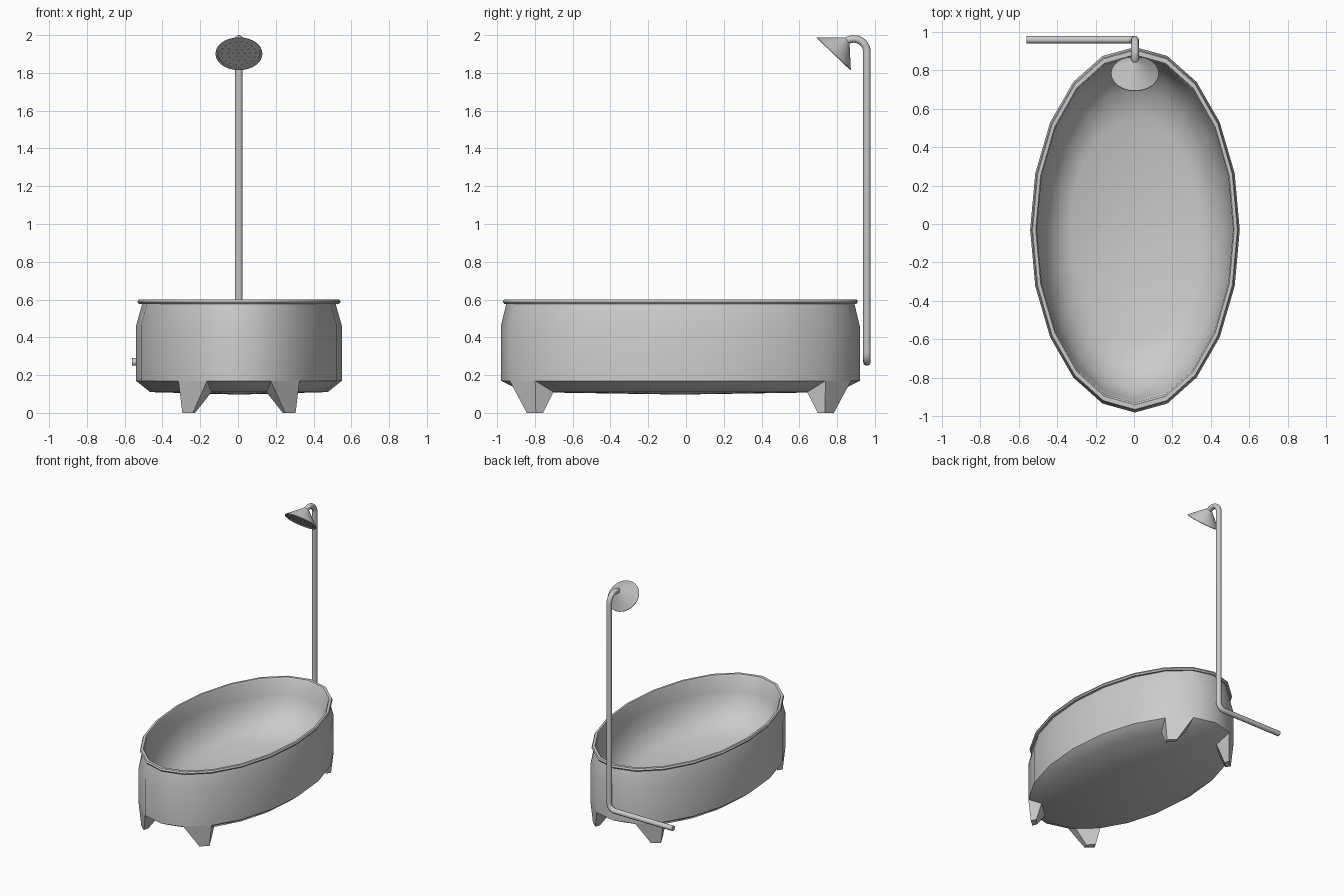
import bpy, bmesh, math
from mathutils import Vector, Matrix

if "Cube" in bpy.data.objects:
    bpy.data.objects.remove(bpy.data.objects["Cube"])

SIDES = 20
CX, CY = 0.005, -0.03


def finish(name, bm, angle=None):
    bmesh.ops.recalc_face_normals(bm, faces=bm.faces)
    mesh = bpy.data.meshes.new(name)
    bm.to_mesh(mesh)
    bm.free()
    ob = bpy.data.objects.new(name, mesh)
    bpy.context.collection.objects.link(ob)
    if angle:
        bpy.ops.object.select_all(action='DESELECT')
        ob.select_set(True)
        bpy.context.view_layer.objects.active = ob
        bpy.ops.object.shade_smooth_by_angle(angle=math.radians(angle))
    return ob


def ellipse_point(a, b, z, deg):
    t = math.radians(deg)
    return Vector((CX + a * math.cos(t), CY + b * math.sin(t), z))


# Tub: elliptical rings from the underside, over the rim, down to the floor
rings = [(0.47, 0.83, 0.11), (0.545, 0.95, 0.17), (0.545, 0.95, 0.46),
         (0.512, 0.922, 0.577), (0.53, 0.932, 0.577), (0.538, 0.94, 0.588),
         (0.532, 0.934, 0.60), (0.516, 0.91, 0.60), (0.51, 0.90, 0.588),
         (0.505, 0.885, 0.47), (0.475, 0.83, 0.36), (0.42, 0.73, 0.275),
         (0.335, 0.585, 0.225)]
bm = bmesh.new()
loops = [[bm.verts.new(ellipse_point(a, b, z, 360 * i / SIDES)) for i in range(SIDES)]
         for a, b, z in rings]
for lo, hi in zip(loops, loops[1:]):
    for i in range(SIDES):
        j = (i + 1) % SIDES
        bm.faces.new((lo[i], lo[j], hi[j], hi[i]))
bm.faces.new(loops[-1])
under = bm.verts.new((CX, CY, 0.097))
for i in range(SIDES):
    bm.faces.new((under, loops[0][(i + 1) % SIDES], loops[0][i]))
finish("bathtub", bm, 38)

# Feet: one lower facet of the tub drawn down to a small sole, on four corners
corner = [ellipse_point(0.545, 0.95, 0.17, 54), ellipse_point(0.545, 0.95, 0.17, 72),
          ellipse_point(0.47, 0.83, 0.11, 72), ellipse_point(0.47, 0.83, 0.11, 54)]
sole = [(0.305, 0.735), (0.25, 0.783), (0.237, 0.745), (0.285, 0.697)]
for yname, sy in (("front", -1), ("back", 1)):
    for xname, sx in (("left", -1), ("right", 1)):
        bm = bmesh.new()

        def flip(p):
            return bm.verts.new((CX + sx * (p[0] - CX), CY + sy * (p[1] - CY), p[2]))
        top = [flip(p) for p in corner]
        bot = [flip((x, y, 0)) for x, y in sole]
        for i in range(4):
            j = (i + 1) % 4
            bm.faces.new((top[i], top[j], bot[j], bot[i]))
        bm.faces.new(bot)
        bm.faces.new(top[::-1])
        finish(f"{yname}_{xname}_foot", bm)

# Drain plug on the tub floor
bm = bmesh.new()
bmesh.ops.create_cone(bm, cap_ends=True, segments=24, radius1=0.042, radius2=0.042,
                      depth=0.006, matrix=Matrix.Translation((CX, CY, 0.225)))
finish("drain", bm, 30)

# Shower pipe: side inlet, elbow, riser and hooked top
PX, PY = 0.005, 0.958
path = [(-0.56, PY, 0.27)]
for k in range(7):
    t = math.radians(15 * k)
    path.append((PX - 0.05 + 0.05 * math.sin(t), PY, 0.32 - 0.05 * math.cos(t)))
for k in range(11):
    t = math.radians(12.5 * k)
    path.append((PX, PY - 0.07 + 0.07 * math.cos(t), 1.91 + 0.07 * math.sin(t)))
path.append((PX, 0.84, 1.955))
curve = bpy.data.curves.new("shower_pipe", 'CURVE')
curve.dimensions = '3D'
curve.bevel_depth = 0.02
curve.bevel_resolution = 4
curve.use_fill_caps = True
spline = curve.splines.new('POLY')
spline.points.add(len(path) - 1)
for p, co in zip(spline.points, path):
    p.co = (*co, 1)
    p.radius = 1
spline.use_smooth = True
pipe = bpy.data.objects.new("shower_pipe", curve)
bpy.context.collection.objects.link(pipe)

# Shower head: tilted cone with a recessed face
axis = Vector((0, -0.69, -0.725)).normalized()
frame = Matrix.Translation((PX, 0.78, 1.90)) @ axis.to_track_quat('Z', 'Y').to_matrix().to_4x4()
bm = bmesh.new()
profile = [(0.018, -0.105), (0.124, -0.004), (0.124, 0.0), (0.112, 0.0), (0.110, -0.005)]
circles = [[bm.verts.new((r * math.cos(math.tau * i / 32), r * math.sin(math.tau * i / 32), z))
            for i in range(32)] for r, z in profile]
for lo, hi in zip(circles, circles[1:]):
    for i in range(32):
        j = (i + 1) % 32
        bm.faces.new((lo[i], lo[j], hi[j], hi[i]))
bm.faces.new(circles[0])
bm.faces.new(circles[-1])
head = finish("shower_head", bm, 30)
head.matrix_world = frame

# Spray nozzles in concentric rings
bm = bmesh.new()
for radius, count in ((0.0, 1), (0.03, 6), (0.06, 12), (0.09, 18)):
    for i in range(count):
        t = math.tau * i / count
        bmesh.ops.create_cone(bm, cap_ends=True, segments=8, radius1=0.004, radius2=0.004, depth=0.006,
                              matrix=Matrix.Translation((radius * math.cos(t), radius * math.sin(t), -0.004)))
nozzles = finish("spray_nozzles", bm)
nozzles.matrix_world = frame
